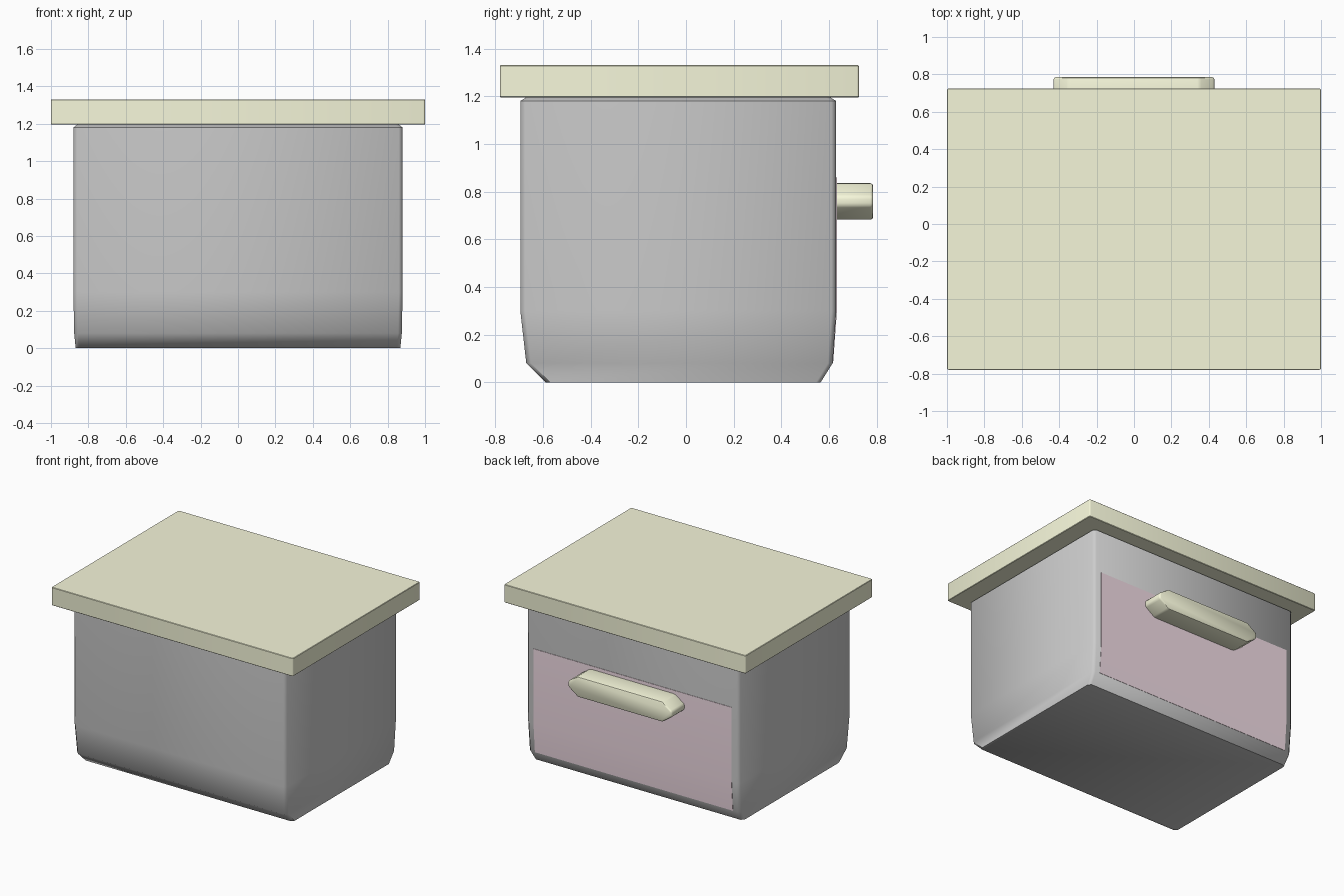
import bpy, bmesh

if "Cube" in bpy.data.objects:
    bpy.data.objects.remove(bpy.data.objects["Cube"])


def material(name, rgb):
    m = bpy.data.materials.new(name)
    m.diffuse_color = (*rgb, 1)
    m.use_nodes = True
    m.node_tree.nodes["Principled BSDF"].inputs["Base Color"].default_value = m.diffuse_color
    return m


def loft(name, rings, mat=None, bevel=0, segments=2, angle=50):
    """Join rings of equal point count into a closed, capped solid."""
    bm = bmesh.new()
    loops = [[bm.verts.new(p) for p in ring] for ring in rings]
    n = len(loops[0])
    for a, b in zip(loops, loops[1:]):
        for i in range(n):
            j = (i + 1) % n
            bm.faces.new((a[i], a[j], b[j], b[i]))
    bm.faces.new(loops[0][::-1])
    bm.faces.new(loops[-1])
    bmesh.ops.recalc_face_normals(bm, faces=bm.faces)
    mesh = bpy.data.meshes.new(name)
    bm.to_mesh(mesh)
    bm.free()
    ob = bpy.data.objects.new(name, mesh)
    bpy.context.collection.objects.link(ob)
    if mat:
        mesh.materials.append(mat)
    bpy.ops.object.select_all(action='DESELECT')
    ob.select_set(True)
    bpy.context.view_layer.objects.active = ob
    if bevel:
        mod = ob.modifiers.new("soft_edges", 'BEVEL')
        mod.width, mod.segments = bevel, segments
        bpy.ops.object.modifier_apply(modifier=mod.name)
    bpy.ops.object.shade_smooth_by_angle(angle=angle * 3.14159 / 180)
    return ob


def ring(hx, y0, y1, z, c):
    """Horizontal rectangle with chamfered corners."""
    return [(hx - c, y0, z), (hx, y0 + c, z), (hx, y1 - c, z), (hx - c, y1, z),
            (c - hx, y1, z), (-hx, y1 - c, z), (-hx, y0 + c, z), (c - hx, y0, z)]


cream = material("cream", (0.92, 0.93, 0.70))
pink = material("pink", (0.90, 0.73, 0.80))

# Container body, tucked in towards the base
sections = [(0.868, -0.59, 0.565, 0.0), (0.876, -0.67, 0.615, 0.08),
            (0.88, -0.695, 0.63, 0.30), (0.88, -0.695, 0.63, 1.18),
            (0.86, -0.67, 0.605, 1.195)]
loft("body", [ring(*s, 0.02) for s in sections])

# Overhanging flat lid
loft("lid", [ring(1.0, -0.78, 0.725, z, 0.006) for z in (1.195, 1.33)],
     cream, 0.003, 1, 30)

# Coloured panel following the back wall
profile = [(0.617, 0.08), (0.633, 0.30), (0.633, 0.86),
           (0.60, 0.86), (0.60, 0.30), (0.59, 0.08)]
loft("back_panel", [[(x, y, z) for y, z in profile] for x in (-0.82, 0.82)],
     pink, angle=30)

# Handle: elongated octagon standing out from the back wall
quarter = [(0.43, 0.78), (0.35, 0.835), (-0.35, 0.835), (-0.43, 0.78)]
outline = quarter + [(x, 1.52 - z - (0 if abs(x) > 0.4 else 0.003))
                     for x, z in reversed(quarter)]
loft("handle", [[(x, y, z) for x, z in outline] for y in (0.60, 0.785)],
     cream, 0.012, 2, 40)
